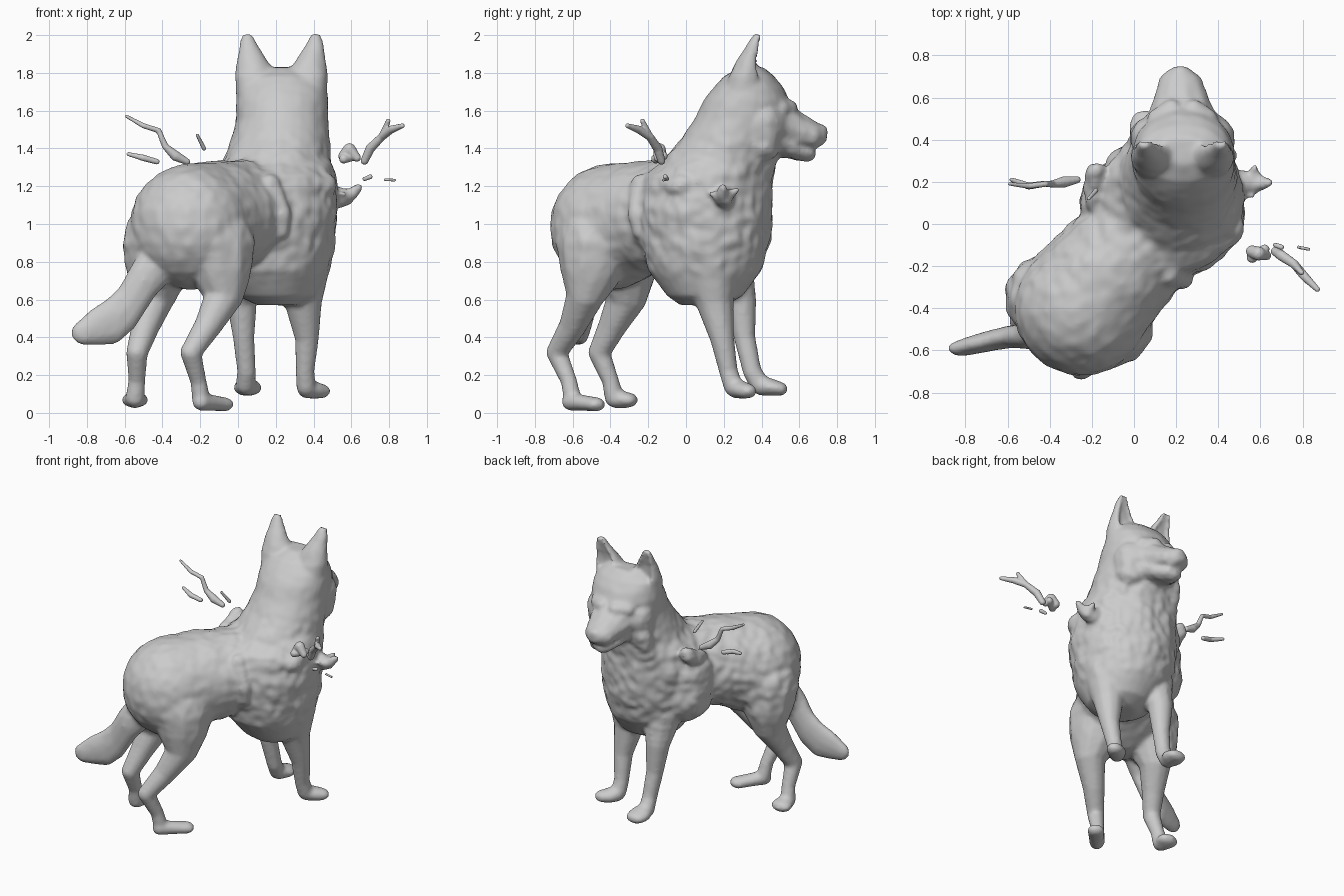
import bpy, bmesh, math
from mathutils import Matrix, noise


def beads(bm, path, steps=6, turn=0.0, detail=2):
    """Chain of overlapping ellipsoids; rows are x,y,z,r or x,y,z,rx,ry,rz."""
    rows = [list(p) + [p[3]] * 2 if len(p) == 4 else list(p) for p in path]
    pts = [rows[0]]
    for a, b in zip(rows, rows[1:]):
        for i in range(1, steps + 1):
            t = i / steps
            pts.append([u + (v - u) * t for u, v in zip(a, b)])
    for p in pts:
        m = (Matrix.Translation(p[:3]) @ Matrix.Rotation(turn, 4, 'Z')
             @ Matrix.Diagonal((*p[3:6], 1)))
        bmesh.ops.create_icosphere(bm, subdivisions=detail, radius=1, matrix=m)


def stack(bm, rings, n=32, hollow=False):
    """Loft of horizontal ellipses; rows are z,cx,cy,rx,ry. Hollow dents the +y side."""
    loops = []
    for z, cx, cy, rx, ry in rings:
        loop = []
        for i in range(n):
            a = 2 * math.pi * i / n
            s = math.sin(a)
            if hollow and s > 0:
                s *= 0.35 if abs(math.cos(a)) < 0.6 else 0.9
            loop.append(bm.verts.new((cx + rx * math.cos(a), cy + ry * s, z)))
        loops.append(loop)
    for a, b in zip(loops, loops[1:]):
        for i in range(n):
            j = (i + 1) % n
            bm.faces.new((a[i], a[j], b[j], b[i]))
    bm.faces.new(loops[0][::-1])
    bm.faces.new(loops[-1])


def finish(name, bm, voxel, smooth, fur=None):
    """Fuse the overlapping volumes into one smooth skin."""
    me = bpy.data.meshes.new(name)
    bmesh.ops.recalc_face_normals(bm, faces=bm.faces)
    bm.to_mesh(me)
    bm.free()
    ob = bpy.data.objects.new(name, me)
    bpy.context.collection.objects.link(ob)
    mod = ob.modifiers.new("fuse", 'REMESH')
    mod.mode = 'VOXEL'
    mod.voxel_size = voxel
    sm = ob.modifiers.new("soften", 'SMOOTH')
    sm.factor = 0.5
    sm.iterations = smooth
    dg = bpy.context.evaluated_depsgraph_get()
    new = bpy.data.meshes.new_from_object(ob.evaluated_get(dg))
    ob.modifiers.clear()
    ob.data = new
    new.name = name
    if fur:
        normals = [v.normal.copy() for v in new.vertices]
        for v, nrm in zip(new.vertices, normals):
            v.co += nrm * fur(v.co)
    for p in new.polygons:
        p.use_smooth = True
    return ob


bm = bmesh.new()

# chest, neck and skull
stack(bm, [(.57, .22, .09, .12, .12), (.62, .21, .10, .21, .20), (.75, .19, .10, .29, .30),
           (.90, .18, .10, .335, .345), (1.10, .17, .10, .36, .36), (1.25, .18, .12, .34, .34),
           (1.35, .21, .19, .28, .30), (1.45, .225, .24, .26, .265), (1.55, .235, .29, .245, .25),
           (1.65, .235, .32, .245, .23), (1.72, .235, .33, .235, .185),
           (1.78, .23, .335, .21, .135), (1.83, .23, .35, .13, .06)])
beads(bm, [(.235, .39, 1.53, .245, .18, .17)], 1, 0, 3)

# barrel and rump, turned to the body heading
heading = math.radians(-30)
beads(bm, [(-.25, -.40, .985, .325, .32, .335), (-.12, -.24, 1.03, .305, .25, .305),
           (0, -.1, 1.05, .295, .25, .29), (.12, .06, 1.03, .32, .25, .33)], 5, heading, 3)

# shoulder blade on the left
beads(bm, [(-.07, .10, 1.08, .19, .19, .18), (-.06, .11, .92, .19, .19, .2)], 3, 0, 3)

# hind legs with full thighs
beads(bm, [(-.12, -.47, .90, .22), (-.09, -.50, .77, .17), (-.07, -.53, .63, .105),
           (-.16, -.60, .46, .075), (-.25, -.685, .32, .058), (-.21, -.62, .17, .045),
           (-.195, -.60, .07, .05)])
beads(bm, [(-.195, -.61, .06, .05), (-.15, -.56, .055, .055, .05, .045),
           (-.08, -.48, .045, .06, .055, .04)], 4)
beads(bm, [(-.40, -.35, .90, .22), (-.43, -.32, .75, .165), (-.44, -.31, .62, .11),
           (-.49, -.39, .46, .078), (-.535, -.46, .32, .06), (-.535, -.40, .17, .047),
           (-.545, -.38, .08, .053)])
beads(bm, [(-.545, -.37, .075, .052), (-.545, -.31, .068, .075, .058, .042)], 4)

# front legs
beads(bm, [(.34, .13, .80, .16), (.345, .15, .60, .105), (.365, .19, .40, .067),
           (.355, .225, .22, .052), (.36, .25, .14, .053)])
beads(bm, [(.365, .265, .13, .055), (.40, .30, .12, .068, .06, .047),
           (.435, .325, .115, .057, .052, .04)], 4)
beads(bm, [(.03, .2, .85, .15), (.02, .29, .60, .085), (.03, .31, .40, .06),
           (.045, .35, .22, .052), (.04, .39, .15, .054)])
beads(bm, [(.045, .40, .145, .055), (.05, .45, .135, .078, .055, .047),
           (.055, .495, .127, .072, .047, .038)], 4)

# tail, narrow from above and deep from the side
beads(bm, [(-.40, -.47, .83, .12, .10, .13), (-.50, -.53, .70, .09, .065, .12),
           (-.585, -.535, .56, .075, .055, .135), (-.66, -.55, .49, .08, .05, .13),
           (-.74, -.57, .46, .08, .045, .105), (-.815, -.59, .425, .07, .038, .068)])

# muzzle, lower jaw, nose
beads(bm, [(.23, .45, 1.55, .19, .12, .15), (.225, .58, 1.495, .135, .08, .105),
           (.22, .67, 1.47, .11, .06, .08), (.22, .70, 1.47, .08, .05, .06)])
beads(bm, [(.23, .46, 1.46, .17, .10, .09), (.225, .60, 1.385, .10, .06, .055),
           (.22, .65, 1.375, .075, .04, .04)])
beads(bm, [(.22, .71, 1.49, .05, .042, .04)])

# ears, brows, lids and cheeks, one per side of the head
for s in (-1, 1):
    cx = .23
    stack(bm, [(1.68, cx + s * .14, .31, .10, .11), (1.78, cx + s * .145, .32, .10, .095),
               (1.83, cx + s * .145, .33, .095, .08), (1.88, cx + s * .158, .34, .075, .062),
               (1.94, cx + s * .173, .362, .052, .045), (1.99, cx + s * .18, .378, .033, .03),
               (2.008, cx + s * .18, .382, .02, .02)], 24, True)
    beads(bm, [(cx + s * .05, .545, 1.61, .05), (cx + s * .12, .50, 1.61, .05)], 3)
    beads(bm, [(cx + s * .10, .53, 1.56, .045, .03, .022)], 1)
    beads(bm, [(cx + s * .16, .41, 1.54, .09, .10, .11), (cx + s * .13, .40, 1.42, .11, .10, .10)], 3)

# fur clumps on the shoulders, flank and chest
beads(bm, [(.19, -.25, 1.15, .055), (.23, -.26, 1.06, .055), (.22, -.24, .97, .05)], 3)
beads(bm, [(.15, -.22, 1.18, .09), (.17, -.2, 1.0, .1)], 3)
beads(bm, [(.05, .43, 1.42, .07), (.04, .38, 1.28, .07)], 3)
beads(bm, [(-.18, .10, 1.2, .05), (-.18, .17, 1.22, .06), (-.18, .25, 1.27, .05)], 3)
beads(bm, [(.40, -.08, 1.2, .07), (.47, -.03, 1.20, .06), (.46, .1, 1.22, .07)], 3)

# side tuft that sticks out over the right shoulder
beads(bm, [(.50, .2, 1.14, .06), (.57, .2, 1.14, .045, .055, .045), (.645, .2, 1.195, .018)], 4)
beads(bm, [(.56, .13, 1.16, .02), (.56, .2, 1.13, .035), (.57, .27, 1.18, .02)], 4)


def fur(co):
    """Lumpy coat on the trunk, fading out on the legs and head."""
    fade = max(0, min(1, (co.z - .65) / .2)) * max(.25, min(1, (1.6 - co.z) / .3))
    front = .4 + .6 * max(0, min(1, (co.y + .45) / .3))
    lump = noise.noise(co * 8) * .010 + noise.noise(co * 17) * .010
    return lump * fade * front


finish("dog_body", bm, .0135, 5, fur)

# loose twigs floating beside the shoulders
twigs = {
    "left_long_twig": [[(-.59, .19, 1.57, .010), (-.50, .18, 1.52, .015), (-.42, .19, 1.495, .015),
                        (-.385, .19, 1.41, .018), (-.33, .20, 1.36, .028), (-.27, .21, 1.33, .018)]],
    "left_short_twig": [[(-.58, .21, 1.37, .012), (-.50, .18, 1.35, .018), (-.43, .19, 1.33, .016)]],
    "left_sprig": [[(-.215, .12, 1.47, .010), (-.18, .16, 1.40, .013)]],
    "right_forked_twig": [[(.67, -.13, 1.335, .022), (.70, -.15, 1.40, .026), (.76, -.19, 1.46, .022),
                           (.81, -.25, 1.50, .022), (.87, -.31, 1.52, .014)],
                          [(.76, -.19, 1.46, .020), (.795, -.23, 1.545, .014)]],
    "right_leaf_clump": [[(.56, -.13, 1.36, .03), (.59, -.14, 1.395, .034), (.63, -.15, 1.35, .022)],
                         [(.56, -.16, 1.345, .026), (.62, -.12, 1.36, .024)]],
    "right_chip_inner": [[(.67, -.10, 1.238, .012), (.70, -.11, 1.25, .014)]],
    "right_chip_outer": [[(.78, -.11, 1.235, .009), (.83, -.12, 1.232, .009)]],
}
for name, paths in twigs.items():
    bm = bmesh.new()
    for path in paths:
        beads(bm, path, 7)
    finish(name, bm, .006, 2)
